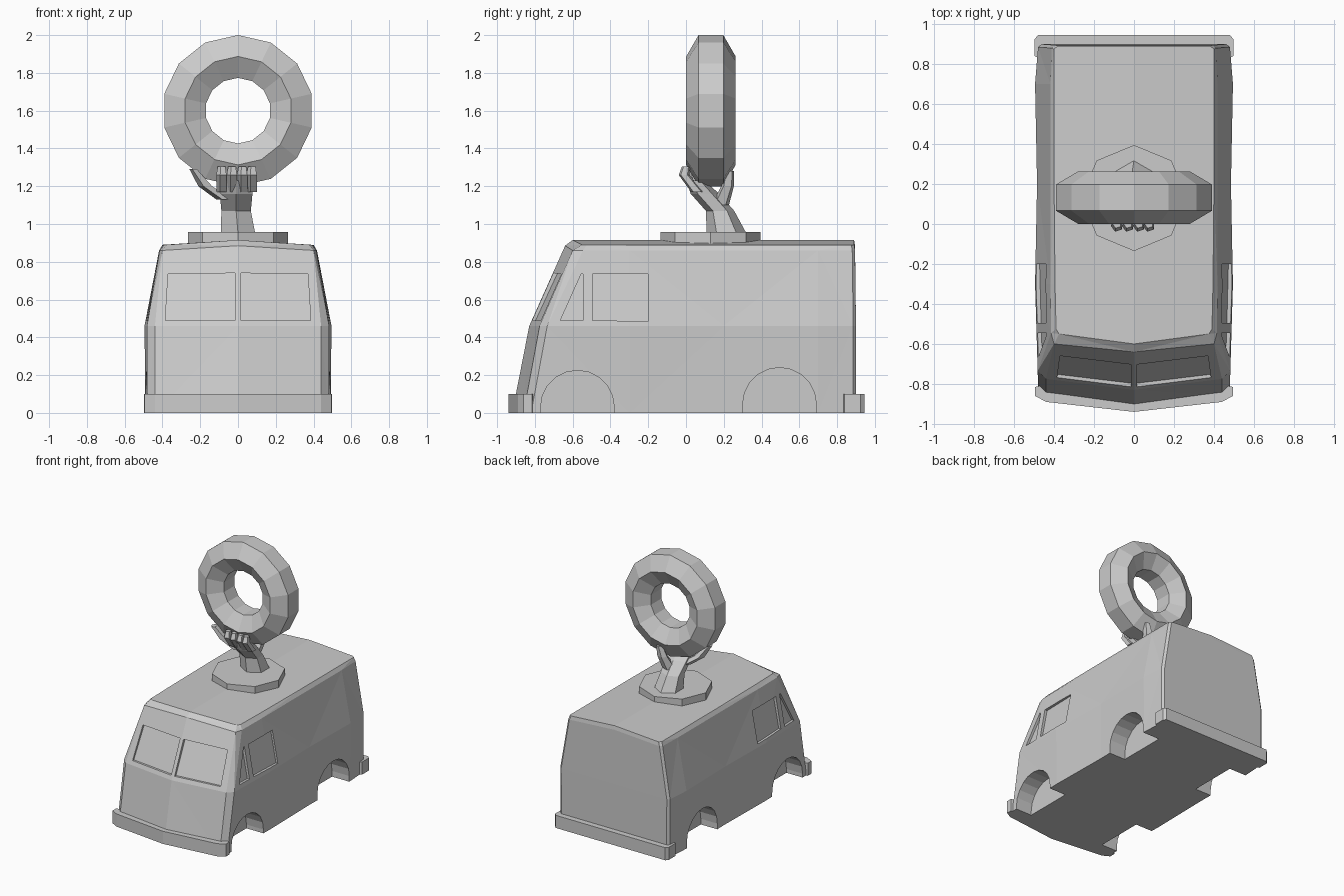
import bpy, bmesh, math
from mathutils import Vector

if "Cube" in bpy.data.objects:
    bpy.data.objects.remove(bpy.data.objects["Cube"])

grey = bpy.data.materials.new("light_grey")
grey.use_nodes = True
grey.diffuse_color = (0.6, 0.6, 0.6, 1)
grey.node_tree.nodes["Principled BSDF"].inputs["Base Color"].default_value = grey.diffuse_color


def finish(name, bm):
    bmesh.ops.recalc_face_normals(bm, faces=bm.faces)
    mesh = bpy.data.meshes.new(name)
    bm.to_mesh(mesh)
    bm.free()
    mesh.materials.append(grey)
    obj = bpy.data.objects.new(name, mesh)
    bpy.context.collection.objects.link(obj)
    return obj


def loft(bm, rings, caps=True):
    """Skin a list of closed rings that have equal point counts."""
    rows = [[bm.verts.new(p) for p in ring] for ring in rings]
    for low, high in zip(rows, rows[1:]):
        for i in range(len(low)):
            j = (i + 1) % len(low)
            bm.faces.new((low[i], low[j], high[j], high[i]))
    if caps:
        bm.faces.new(rows[0])
        bm.faces.new(rows[-1])
    return rows


def mirrored(half):
    """Close a half outline whose ends lie on the centre line."""
    return half + [(-p[0], *p[1:]) for p in half[-2:0:-1]]


def tube(bm, path, sides=6):
    """Low-poly limb: each path entry is a centre point, x radius, y radius."""
    rings = []
    for centre, rx, ry in path:
        angles = [math.tau * (i + 0.5) / sides for i in range(sides)]
        rings.append([Vector(centre) + Vector((rx * math.cos(a), ry * math.sin(a), 0)) for a in angles])
    loft(bm, rings)


# Van shell: level height, nose, front corner, pillar, then side widths and tail
levels = [
    (0.0, -0.92, (0.44, -0.86), (0.48, -0.82), (0.49, 0.482, 0.49, 0.478), 0.9),
    (0.46, -0.83, (0.44, -0.775), (0.482, -0.735), (0.495, 0.485, 0.495, 0.48), 0.9),
    (0.86, -0.64, (0.40, -0.6), (0.415, -0.545), (0.418, 0.418, 0.418, 0.412), 0.895),
    (0.89, -0.6, (0.375, -0.55), (0.39, -0.525), (0.395, 0.4, 0.4, 0.4), 0.89),
]
shell = bmesh.new()
rings = []
for z, nose, corner, pillar, widths, tail in levels:
    crown = 0.025 if z > 0.8 else 0
    side = [(w, y, z) for w, y in zip(widths, (-0.3, 0.2, 0.7, tail - 0.015))]
    half = [(0, nose, z + crown), (*corner, z), (*pillar, z), *side,
            (widths[-1] - 0.018, tail, z), (0, tail, z + crown)]
    rings.append(mirrored(half))
rows = loft(shell, rings, caps=False)
shell.faces.new(rows[0])
n = len(half)
shell.faces.new(rows[-1][:n])
shell.faces.new(rows[-1][n - 1:] + [rows[-1][0]])
bmesh.ops.triangulate(shell, faces=[f for f in shell.faces if len(f.verts) == 4])
body = finish("van_body", shell)

# Recess cutters for windows and wheel arches, mirrored to both sides
cut = bmesh.new()


def front_pane(x, z):
    return -0.83 + 0.12 * x + 0.465 * (z - 0.46)


def side_pane(y, z):
    return 0.495 + 0.033 * min(y + 0.3, 0) - 0.19 * (z - 0.46)


depth = 0.018
windshield = [(0.015, 0.49), (0.385, 0.49), (0.37, 0.735), (0.015, 0.74)]
side_window = [(-0.495, 0.49), (-0.2, 0.485), (-0.2, 0.735), (-0.495, 0.735)]
vent_window = [(-0.665, 0.49), (-0.545, 0.49), (-0.545, 0.735), (-0.555, 0.735)]
for s in (1, -1):
    loft(cut, [[(s * x, front_pane(x, z) + d, z) for x, z in windshield] for d in (depth, -0.1)])
    for pane in (side_window, vent_window):
        loft(cut, [[(s * (side_pane(y, z) + d), y, z) for y, z in pane] for d in (-depth, 0.1)])
    for y, z in ((-0.575, 0.03), (0.495, 0.045)):
        arch = [(y + 0.195 * math.cos(math.pi * i / 10), z + 0.195 * math.sin(math.pi * i / 10))
                for i in range(11)]
        arch += [(y - 0.195, -0.1), (y + 0.195, -0.1)]
        loft(cut, [[(s * x, *p) for p in arch] for x in (0.34, 0.7)])
cutter = finish("opening_cutter", cut)
cutter.hide_render = True
mod = body.modifiers.new("openings", 'BOOLEAN')
mod.operation, mod.solver, mod.object = 'DIFFERENCE', 'EXACT', cutter
graph = bpy.context.evaluated_depsgraph_get()
carved = bpy.data.meshes.new_from_object(body.evaluated_get(graph))
body.modifiers.clear()
body.data = carved
bpy.data.objects.remove(cutter)

# Bumpers wrapping the front and rear corners
front = [(0, -0.94), (0.44, -0.89), (0.495, -0.86), (0.495, -0.815), (0.47, -0.81), (0, -0.86)]
rear = [(0, 0.945), (0.48, 0.945), (0.497, 0.925), (0.497, 0.84), (0.475, 0.83), (0, 0.87)]
for name, outline in (("front_bumper", front), ("rear_bumper", rear)):
    bm = bmesh.new()
    loft(bm, [mirrored([(*p, z) for p in outline]) for z in (0, 0.1)])
    finish(name, bm)

# Octagonal roof plinth
bm = bmesh.new()
loft(bm, [[(0.265 * math.sin(math.tau * i / 8), 0.13 + 0.265 * math.cos(math.tau * i / 8), z)
           for i in range(8)] for z in (0.895, 0.957)])
finish("roof_plinth", bm)

# Faceted upright ring with a hexagonal section
bm = bmesh.new()
rings = []
for i in range(15):
    a = math.tau * i / 14
    ring = []
    for k in range(6):
        b = math.tau * (k + 0.5) / 6
        r = 0.287 + 0.131 * math.sin(b + math.tau / 12 + math.pi / 6)
        r = 0.287 + 0.131 * math.cos(b)
        ring.append((r * math.sin(a), 0.132 + 0.131 * math.sin(b), 1.6 + r * math.cos(a)))
    rings.append(ring)
for ring in rings:
    ring[:] = [(x, 0.132 + (y - 0.132), z) for x, y, z in ring]
loft(bm, rings, caps=False)
bmesh.ops.remove_doubles(bm, verts=bm.verts, dist=0.0005)
finish("ring", bm)

# Forearm and palm
bm = bmesh.new()
tube(bm, [((0, 0.215, 0.95), 0.105, 0.105), ((-0.01, 0.18, 1.07), 0.09, 0.075),
          ((-0.01, 0.1, 1.16), 0.1, 0.075), ((-0.01, 0.05, 1.23), 0.11, 0.05)])
finish("forearm", bm)

# Fingers curled against the front of the ring, thumb behind
for i, x in enumerate((-0.085, -0.03, 0.025, 0.075)):
    bm = bmesh.new()
    tube(bm, [((x, 0.06, 1.17), 0.03, 0.035), ((x, -0.01, 1.26), 0.03, 0.03),
              ((x, 0.0, 1.305), 0.022, 0.022)], 5)
    finish(f"finger_{i + 1}", bm)
for name, path in (
    ("outer_finger", [((-0.07, 0.1, 1.13), 0.045, 0.04), ((-0.17, 0.07, 1.2), 0.04, 0.04),
                      ((-0.235, 0.04, 1.29), 0.022, 0.03)]),
    ("thumb", [((0.02, 0.18, 1.1), 0.05, 0.05), ((0.05, 0.22, 1.2), 0.04, 0.035),
               ((0.07, 0.23, 1.28), 0.025, 0.025)]),
):
    bm = bmesh.new()
    tube(bm, path, 5)
    finish(name, bm)
